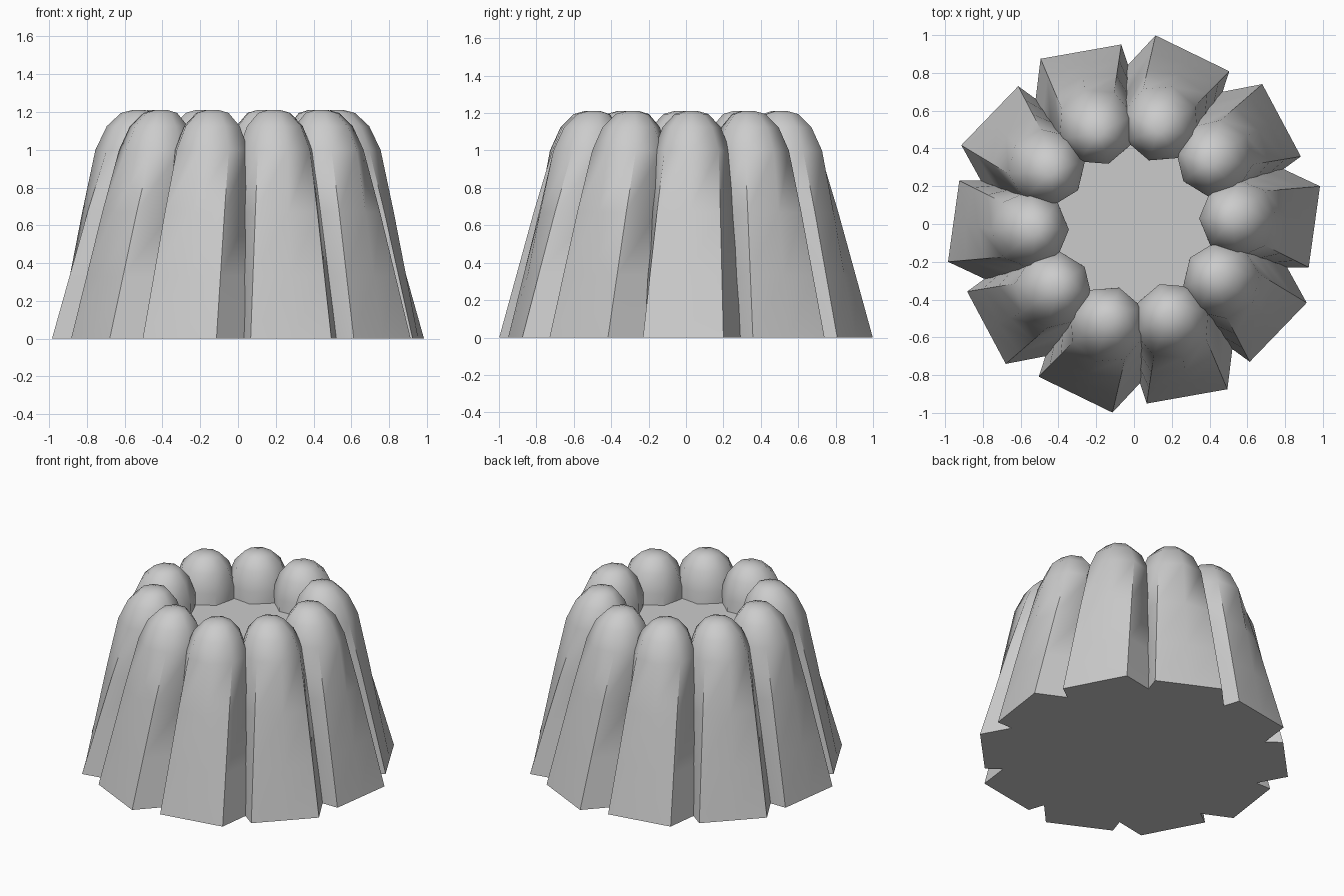
import bpy, bmesh
from math import sin, cos, radians, pi
from mathutils import Matrix

if "Cube" in bpy.data.objects:
    bpy.data.objects.remove(bpy.data.objects["Cube"])

LOBES = 10

# Foot outline of one lobe (radial, tangential): flat outer face, slightly twisted
FOOT = [(0.955, -0.015), (0.985, 0.20), (0.75, 0.31), (0.45, 0.15),
        (0.345, 0.02), (0.45, -0.14), (0.70, -0.23), (0.925, -0.23)]
N = len(FOOT)


def circle(radius, centre, shift=0.03):
    """Round section near the crown of a lobe."""
    return [(centre + radius * cos(2 * pi * i / N), shift + radius * sin(2 * pi * i / N))
            for i in range(N)]


def blend(a, b, t):
    return [(p[0] + (q[0] - p[0]) * t, p[1] + (q[1] - p[1]) * t) for p, q in zip(a, b)]


def loft(name, rings, angle=0.0):
    """Skin a stack of (section, z) rings and cap both ends."""
    bm = bmesh.new()
    rows = [[bm.verts.new((x, y, z)) for x, y in sec] for sec, z in rings]
    n = len(rows[0])
    for lo, hi in zip(rows, rows[1:]):
        for i in range(n):
            j = (i + 1) % n
            bm.faces.new((lo[i], lo[j], hi[j], hi[i]))
    bm.faces.new(rows[0][::-1])
    bm.faces.new(rows[-1])
    bm.transform(Matrix.Rotation(angle, 4, 'Z'))
    bmesh.ops.recalc_face_normals(bm, faces=bm.faces)
    mesh = bpy.data.meshes.new(name)
    bm.to_mesh(mesh)
    bm.free()
    ob = bpy.data.objects.new(name, mesh)
    bpy.context.collection.objects.link(ob)
    return ob


# Lobes: angular foot turning into a rounded crown
shoulder = circle(0.205, 0.55)
lobe_rings = [(blend(FOOT, shoulder, t), z) for t, z in
              [(0, 0), (0.32, 0.33), (0.65, 0.67), (1, 1.0)]]
lobe_rings += [(circle(0.155, 0.54), 1.125), (circle(0.09, 0.53), 1.195),
               (circle(0.03, 0.525), 1.212)]
parts = [loft(f"lobe_{k + 1}", lobe_rings, 2 * pi * k / LOBES) for k in range(LOBES)]

# Core: fills the middle and forms the sunken floor in the top
def disc(r):
    return [(r * cos(2 * pi * i / 20), r * sin(2 * pi * i / 20)) for i in range(20)]

parts.append(loft("core", [(disc(0.74), 0), (disc(0.45), 0.92)]))

# Smooth shading with sharp rims kept
bpy.ops.object.select_all(action='DESELECT')
for ob in parts:
    ob.select_set(True)
bpy.context.view_layer.objects.active = parts[0]
bpy.ops.object.shade_smooth_by_angle(angle=radians(50))
